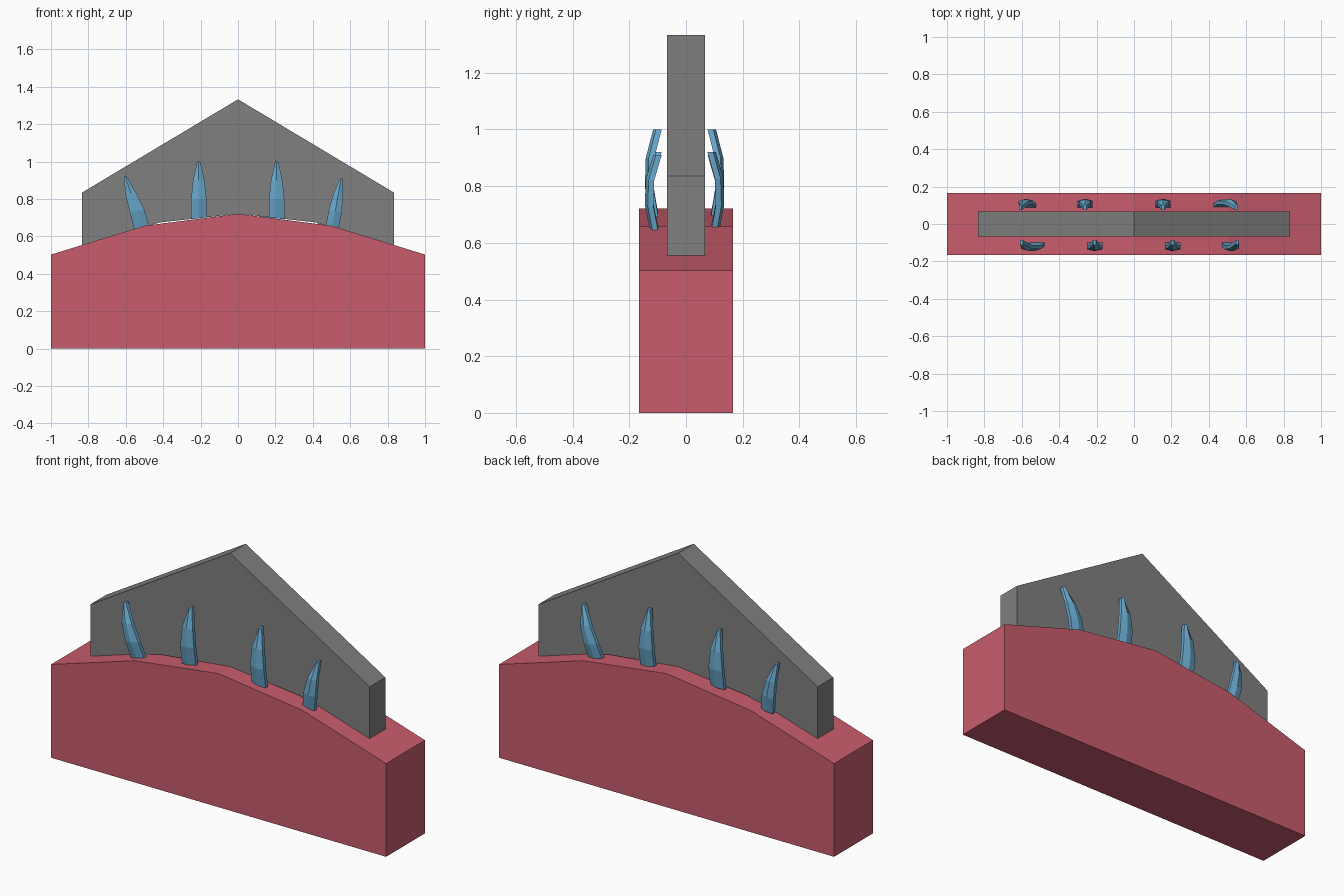
import bpy, bmesh
from mathutils import Matrix

if "Cube" in bpy.data.objects:
    bpy.data.objects.remove(bpy.data.objects["Cube"])


def material(name, rgb):
    m = bpy.data.materials.new(name)
    m.diffuse_color = (*rgb, 1)
    m.use_nodes = True
    m.node_tree.nodes["Principled BSDF"].inputs["Base Color"].default_value = m.diffuse_color
    return m


RED = material("soft red", (0.58, 0.107, 0.152))
GREY = material("mid grey", (0.216, 0.216, 0.216))
BLUE = material("leaf blue", (0.14, 0.39, 0.60))


def finish(name, bm, mat):
    bmesh.ops.recalc_face_normals(bm, faces=bm.faces)
    me = bpy.data.meshes.new(name)
    bm.to_mesh(me)
    bm.free()
    me.materials.append(mat)
    ob = bpy.data.objects.new(name, me)
    bpy.context.collection.objects.link(ob)
    return ob


def slab(name, profile, half_depth, mat):
    """Extrude an xz outline through y."""
    bm = bmesh.new()
    f = bm.faces.new([bm.verts.new((x, -half_depth, z)) for x, z in profile])
    ext = bmesh.ops.extrude_face_region(bm, geom=[f])
    bmesh.ops.translate(bm, vec=(0, 2 * half_depth, 0),
                        verts=[v for v in ext["geom"] if isinstance(v, bmesh.types.BMVert)])
    finish(name, bm, mat)


# Base with faceted arched top
slab("base", [(-1, 0), (1, 0), (1, 0.503), (0.5, 0.657), (0, 0.721),
              (-0.5, 0.657), (-1, 0.503)], 0.1655, RED)

# Gabled panel standing on the arch
slab("gable_panel", [(-0.833, 0.555), (-0.415, 0.675), (0, 0.721), (0.415, 0.675),
                     (0.833, 0.555), (0.833, 0.835), (0, 1.333), (-0.833, 0.835)],
     0.0665, GREY)


def leaf(name, rows, tilt, back):
    """Ridged blade lofted through rows of (x, y, z, half width)."""
    bm = bmesh.new()
    rings = []
    for i, (x, y, z, w) in enumerate(rows):
        slope = tilt * (1 - i / (len(rows) - 1))
        section = [(-w, 0.014), (-w, -0.006), (0, -0.016), (w, -0.006), (w, 0.014)]
        rings.append([bm.verts.new((x + dx, y + dy, z + slope * dx)) for dx, dy in section])
    for a, b in zip(rings, rings[1:]):
        for i in range(5):
            j = (i + 1) % 5
            bm.faces.new((a[i], a[j], b[j], b[i]))
    bm.faces.new(rings[0])
    bm.faces.new(rings[-1])
    if back:  # rear leaves are the front row turned half a circle
        turn = Matrix.Translation((-0.055, -0.01, 0)) @ Matrix.Rotation(3.14159265, 4, "Z")
        bmesh.ops.transform(bm, matrix=turn, verts=bm.verts)
    finish(name, bm, BLUE)


# Four leaves per side: x path, base and tip height, width scale, base tilt
LEAVES = [
    ((-0.515, -0.54, -0.573, -0.602), 0.645, 0.92, 0.95, 0.25),
    ((-0.21, -0.21, -0.21, -0.21), 0.697, 1.0, 1.0, 0.13),
    ((0.207, 0.207, 0.207, 0.207), 0.697, 1.0, 1.0, -0.13),
    ((0.503, 0.52, 0.535, 0.552), 0.647, 0.91, 0.85, -0.2),
]
WIDTHS = (0.041, 0.041, 0.031, 0.008)
DEPTHS = (-0.112, -0.129, -0.126, -0.1)
for side in (False, True):
    for n, (xs, z0, z1, s, tilt) in enumerate(LEAVES):
        rows = [(xs[i], DEPTHS[i], z0 + (z1 - z0) * i / 3, WIDTHS[i] * s) for i in range(4)]
        leaf(f"{'back' if side else 'front'}_leaf_{n + 1}", rows, tilt, side)
